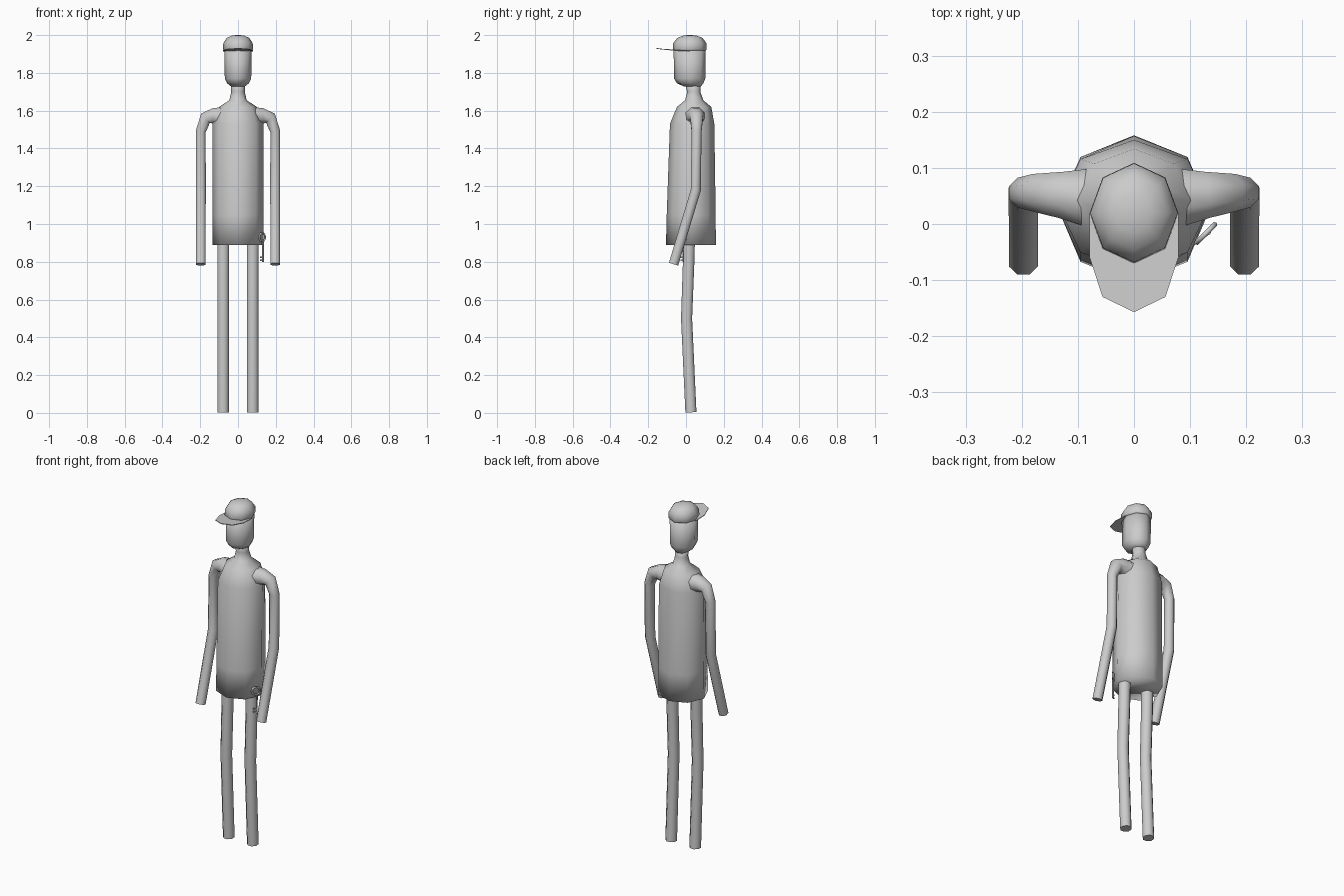
import bpy
import bmesh
import math
from mathutils import Vector

if "Cube" in bpy.data.objects:
    bpy.data.objects.remove(bpy.data.objects["Cube"])

grey = bpy.data.materials.new("plain grey")
grey.diffuse_color = (0.6, 0.6, 0.6, 1)
grey.use_nodes = True
grey.node_tree.nodes["Principled BSDF"].inputs["Base Color"].default_value = grey.diffuse_color


def make(name, rings, smooth=True, angle=None):
    """Skin a closed solid over a list of equal-length rings of points."""
    bm = bmesh.new()
    loops = [[bm.verts.new(p) for p in ring] for ring in rings]
    n = len(loops[0])
    for a, b in zip(loops, loops[1:]):
        for i in range(n):
            j = (i + 1) % n
            bm.faces.new((a[i], a[j], b[j], b[i]))
    bm.faces.new(loops[0])
    bm.faces.new(loops[-1])
    bmesh.ops.recalc_face_normals(bm, faces=bm.faces)
    mesh = bpy.data.meshes.new(name)
    bm.to_mesh(mesh)
    bm.free()
    mesh.materials.append(grey)
    for f in mesh.polygons:
        f.use_smooth = smooth
    ob = bpy.data.objects.new(name, mesh)
    bpy.context.collection.objects.link(ob)
    if angle:
        bpy.ops.object.select_all(action='DESELECT')
        ob.select_set(True)
        bpy.context.view_layer.objects.active = ob
        bpy.ops.object.shade_smooth_by_angle(angle=math.radians(angle))
    return ob


def level(z, rx, front, back, n=8):
    """Horizontal ring with a corner at the front and at the back."""
    cy, ry = (front + back) / 2, (back - front) / 2
    return [(rx * math.sin(2 * math.pi * i / n),
             cy - ry * math.cos(2 * math.pi * i / n), z) for i in range(n)]


def tube(name, path, n=8, angle=50):
    """Tube along (x, y, z, radius) stations."""
    pts = [Vector(p[:3]) for p in path]
    rings = []
    for k, p in enumerate(pts):
        t = Vector()
        if k > 0:
            t += (p - pts[k - 1]).normalized()
        if k < len(pts) - 1:
            t += (pts[k + 1] - p).normalized()
        t.normalize()
        u = Vector((0, 1, 0))
        u = (u - t * u.dot(t)).normalized()
        v = t.cross(u)
        ring = []
        for i in range(n):
            a = 2 * math.pi * (i + 0.5) / n
            ring.append(p + (u * math.cos(a) + v * math.sin(a)) * path[k][3] * 1.06)
        rings.append(ring)
    return make(name, rings, angle=angle)


# Torso running up into the shoulders and neck
make("torso", [level(*r) for r in (
    (0.89, 0.135, -0.106, 0.158),
    (1.05, 0.135, -0.102, 0.157),
    (1.53, 0.135, -0.085, 0.150),
    (1.62, 0.100, -0.048, 0.134),
    (1.655, 0.046, -0.005, 0.092),
    (1.70, 0.036, 0.006, 0.076),
    (1.76, 0.038, -0.01, 0.078))])

# Head
make("head", [level(*r) for r in (
    (1.728, 0.036, -0.01, 0.078),
    (1.745, 0.058, -0.048, 0.092),
    (1.77, 0.070, -0.063, 0.102),
    (1.94, 0.072, -0.066, 0.104))])

# Cap crown and brim
make("cap_crown", [level(*r) for r in (
    (1.918, 0.075, -0.068, 0.106),
    (1.925, 0.079, -0.070, 0.109),
    (1.957, 0.078, -0.068, 0.108),
    (1.985, 0.060, -0.046, 0.088),
    (1.997, 0.034, -0.016, 0.057),
    (2.000, 0.010, 0.010, 0.030))])
half = [(0.079, 0.02, 1.914), (0.079, -0.06, 1.917), (0.056, -0.13, 1.924)]
outline = half + [(0, -0.157, 1.928)] + [(-x, y, z) for x, y, z in reversed(half)]
make("cap_brim", [outline, [(x, y, z + 0.004) for x, y, z in outline]], smooth=False)

# Arms and legs, mirrored left and right
for s, side in ((1, "left"), (-1, "right")):
    tube(side + "_arm", [
        (s * 0.06, 0.045, 1.565, 0.058),
        (s * 0.13, 0.052, 1.572, 0.042),
        (s * 0.172, 0.056, 1.560, 0.034),
        (s * 0.197, 0.056, 1.490, 0.027),
        (s * 0.197, 0.052, 1.180, 0.027),
        (s * 0.197, -0.066, 0.787, 0.026)])
    tube(side + "_leg", [
        (s * 0.078, 0.016, 0.96, 0.033),
        (s * 0.078, 0.014, 0.80, 0.031),
        (s * 0.078, 0.003, 0.50, 0.030),
        (s * 0.078, 0.026, 0.003, 0.030)])

# Key ring with a key hanging at the hip
bpy.ops.mesh.primitive_torus_add(
    major_segments=12, minor_segments=6, major_radius=0.022, minor_radius=0.005,
    location=(0.128, -0.017, 0.93), rotation=(math.pi / 2, 0, math.radians(45)))
ring = bpy.context.object
ring.name = "key_ring"
ring.data.materials.append(grey)
bpy.ops.object.shade_smooth()
tube("key_shaft", [(0.132, -0.015, 0.91, 0.005), (0.132, -0.015, 0.80, 0.005)], n=6)
for z in (0.807, 0.825):
    tube("key_tooth", [(0.132, -0.015, z, 0.005), (0.118, -0.027, z, 0.005)], n=4)
